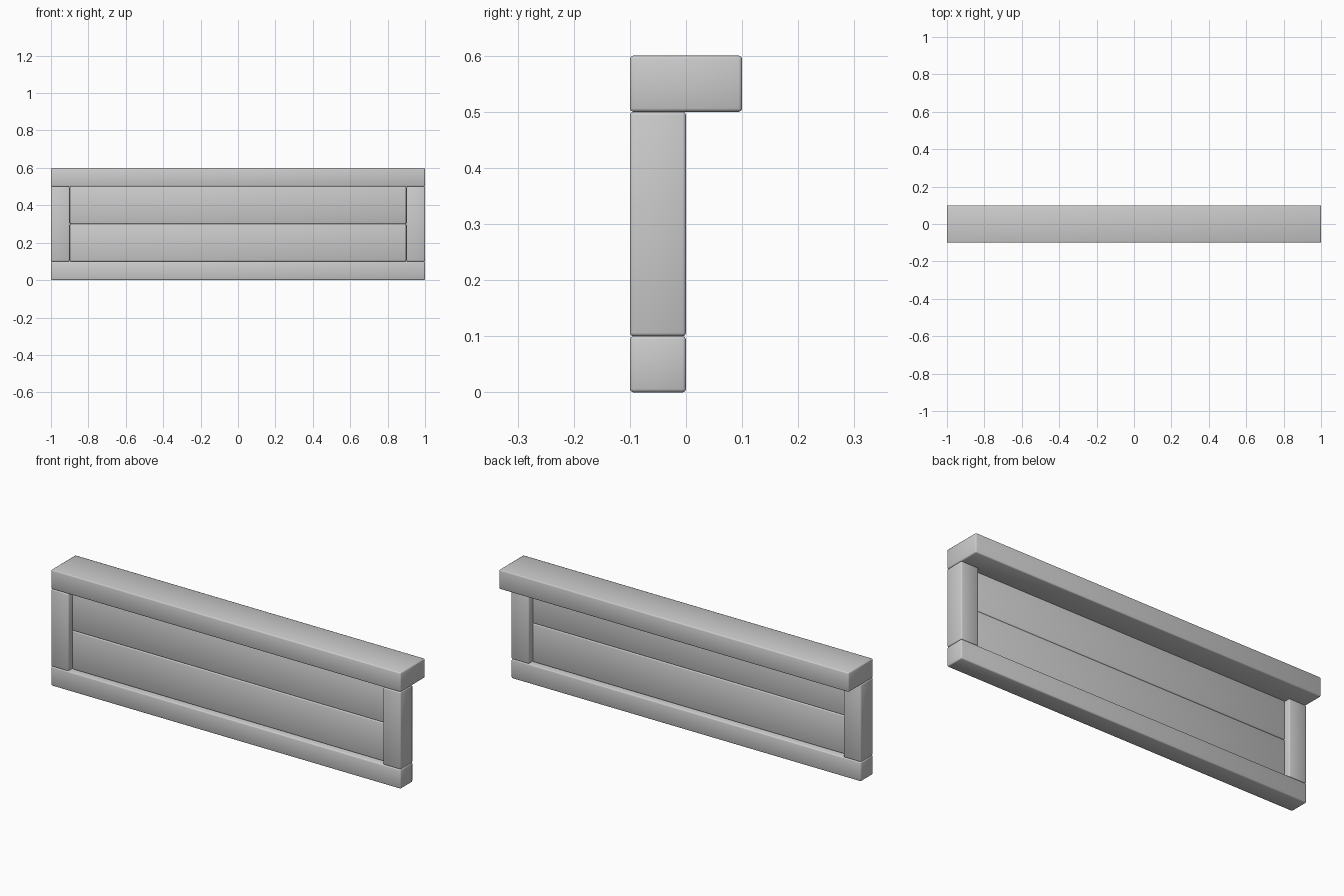
import bpy

if "Cube" in bpy.data.objects:
    bpy.data.objects.remove(bpy.data.objects["Cube"])


def block(name, lo, hi, bevel=0.006):
    """Box between two corners with softly rounded edges."""
    size = [b - a for a, b in zip(lo, hi)]
    centre = [(a + b) / 2 for a, b in zip(lo, hi)]
    bpy.ops.mesh.primitive_cube_add(size=1, location=centre)
    ob = bpy.context.object
    ob.name = name
    ob.scale = size
    bpy.ops.object.transform_apply(location=False, rotation=False, scale=True)
    mod = ob.modifiers.new("soft_edges", 'BEVEL')
    mod.width = bevel
    mod.segments = 2
    bpy.ops.object.shade_smooth()
    return ob


# Bottom rail and wide overhanging top rail
block("bottom_rail", (-1, -0.1, 0), (1, 0, 0.1))
block("top_rail", (-1, -0.1, 0.5), (1, 0.1, 0.6))

# End posts
for side, x in (("left", -0.95), ("right", 0.95)):
    block(side + "_post", (x - 0.05, -0.1, 0.1), (x + 0.05, 0, 0.5))

# Two recessed planks
for name, z in (("lower_plank", 0.1), ("upper_plank", 0.3)):
    block(name, (-0.9, -0.07, z), (0.9, -0.03, z + 0.2))
